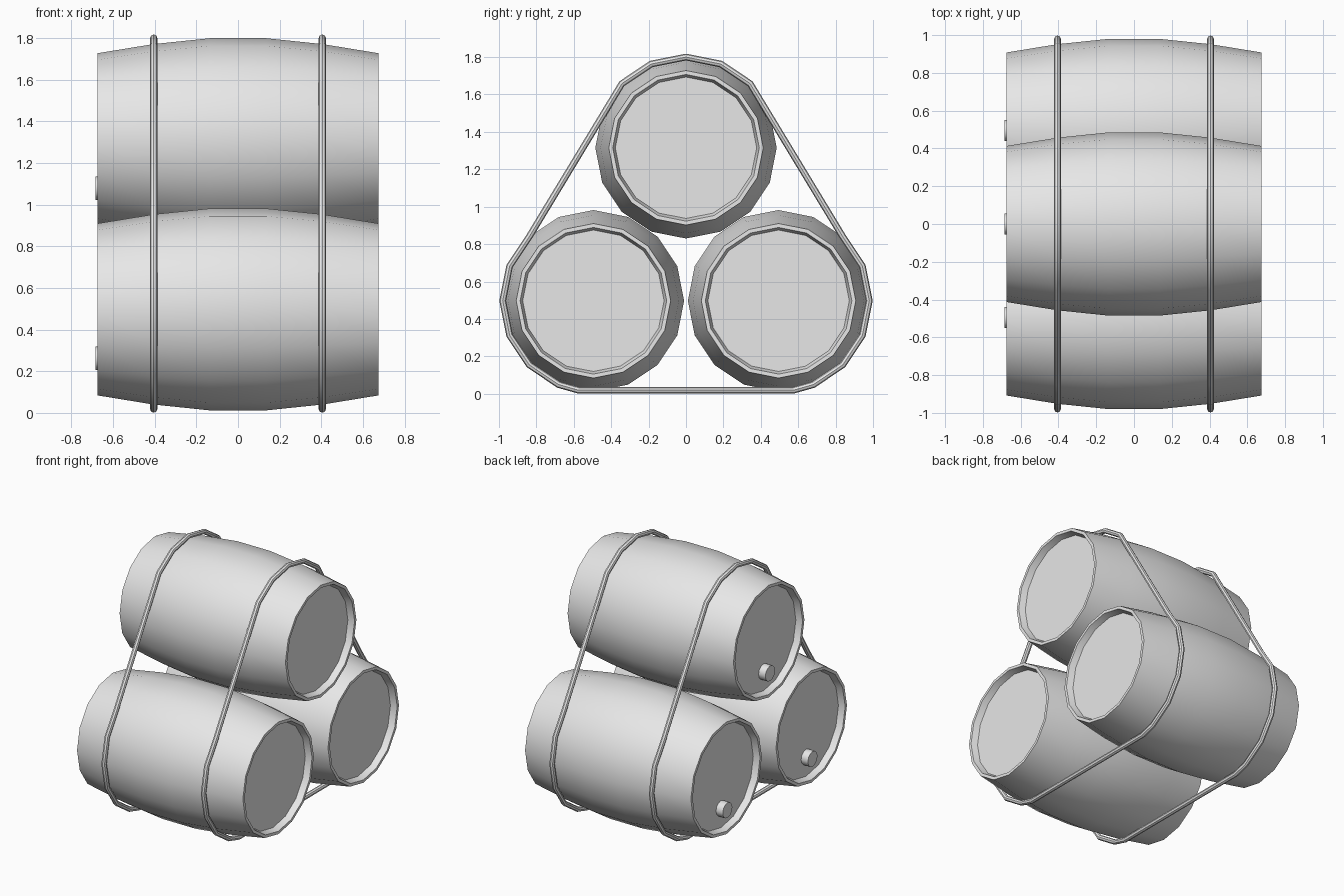
import bpy
import bmesh
from math import sin, cos, radians, pi

cube = bpy.data.objects.get("Cube")
if cube:
    bpy.data.objects.remove(cube, do_unlink=True)

grey = bpy.data.materials.new("plain_grey")
grey.use_nodes = True
COLOUR = (0.8, 0.8, 0.8, 1)
grey.diffuse_color = COLOUR
grey.node_tree.nodes["Principled BSDF"].inputs["Base Color"].default_value = COLOUR

SIDES = 16
BULGE = 0.485
CENTRES = {"top": (0, 1.315), "front": (-0.495, 0.497), "back": (0.495, 0.497)}


def finish(obj):
    """Give the part its material and smooth its gentle edges."""
    obj.data.materials.clear()
    obj.data.materials.append(grey)
    bpy.ops.object.select_all(action="DESELECT")
    obj.select_set(True)
    bpy.context.view_layer.objects.active = obj
    bpy.ops.object.shade_smooth_by_angle(angle=radians(35))


def lathe_x(name, profile, sides, y, z):
    """Turn an (x, radius) profile around the x axis and cap both ends."""
    bm = bmesh.new()
    rings = []
    for x, r in profile:
        angles = [2 * pi * i / sides for i in range(sides)]
        rings.append([bm.verts.new((x, r * cos(a), r * sin(a))) for a in angles])
    for a, b in zip(rings, rings[1:]):
        for i in range(sides):
            j = (i + 1) % sides
            bm.faces.new((a[i], a[j], b[j], b[i]))
    bm.faces.new(rings[0])
    bm.faces.new(rings[-1])
    bmesh.ops.recalc_face_normals(bm, faces=bm.faces)
    mesh = bpy.data.meshes.new(name)
    bm.to_mesh(mesh)
    bm.free()
    obj = bpy.data.objects.new(name, mesh)
    obj.location = (0, y, z)
    bpy.context.collection.objects.link(obj)
    finish(obj)


# Barrels: bulged staves, flat rim and recessed head, each with a bung
half = [(0.135, BULGE), (0.405, 0.457), (0.675, 0.413), (0.675, 0.392), (0.63, 0.378)]
barrel_profile = [(-x, r) for x, r in reversed(half)] + half
for label, (y, z) in CENTRES.items():
    lathe_x(label + "_barrel", barrel_profile, SIDES, y, z)
    lathe_x(label + "_bung", [(-0.685, 0.056), (-0.62, 0.056)], 12, y, z - 0.235)


# Straps: a loop wrapped around the outside of the stack
def arc(centre, first, last):
    step = 360 / SIDES
    angles = [radians(i * step) for i in range(first, last + 1)]
    return [(centre[0] + BULGE * cos(a), centre[1] + BULGE * sin(a)) for a in angles]


front_side = arc(CENTRES["front"], 6, 11) + [(-0.575, 0.019)]
back_side = [(-y, z) for y, z in reversed(front_side)]
loop = arc(CENTRES["top"], 2, 6) + front_side + back_side

for label, x in (("right", -0.405), ("left", 0.405)):
    curve = bpy.data.curves.new(label + "_strap", "CURVE")
    curve.dimensions = "3D"
    curve.bevel_depth = 0.018
    curve.bevel_resolution = 2
    spline = curve.splines.new("POLY")
    spline.points.add(len(loop) - 1)
    for point, (y, z) in zip(spline.points, loop):
        point.co = (x, y, z, 1)
    spline.use_cyclic_u = True
    strap = bpy.data.objects.new(label + "_strap", curve)
    bpy.context.collection.objects.link(strap)
    bpy.ops.object.select_all(action="DESELECT")
    strap.select_set(True)
    bpy.context.view_layer.objects.active = strap
    bpy.ops.object.convert(target="MESH")
    # Rounded tube, kept smooth around its section
    finish(bpy.context.view_layer.objects.active)
    for poly in bpy.context.view_layer.objects.active.data.polygons:
        poly.use_smooth = True
